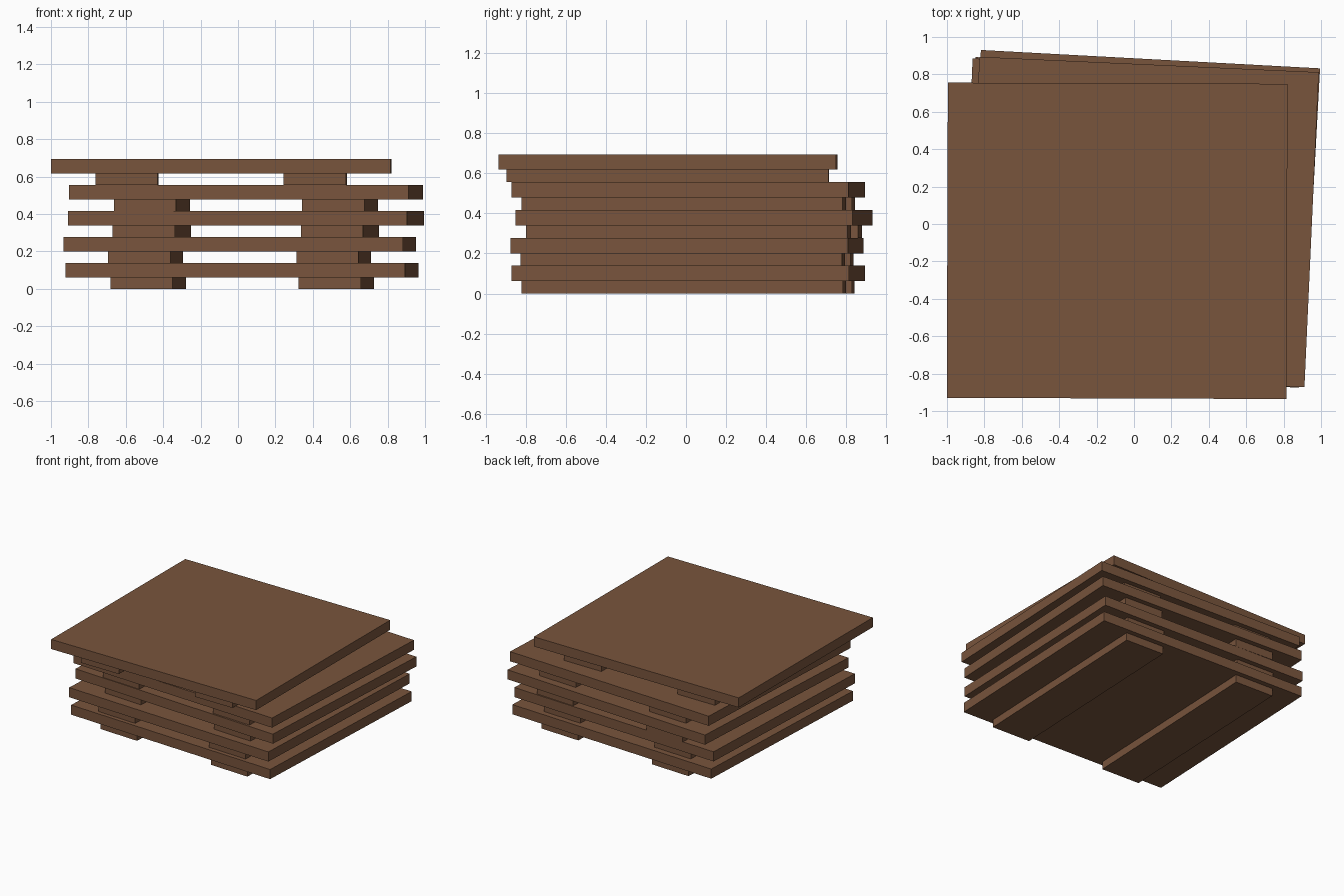
import bpy
import math
from mathutils import Matrix, Vector

if "Cube" in bpy.data.objects:
    bpy.data.objects.remove(bpy.data.objects["Cube"])

# one flat wood colour
wood = bpy.data.materials.new("brown wood")
wood.diffuse_color = (0.19, 0.09, 0.046, 1)
wood.use_nodes = True
wood.node_tree.nodes["Principled BSDF"].inputs["Base Color"].default_value = wood.diffuse_color

DECK = (1.816, 1.685, 0.077)      # solid top board
RUNNER = (0.333, 1.605, 0.062)    # long foot below it
PITCH = 0.139                     # height of one pallet
RUNNER_OFFSET = 0.5035


def box(name, size, center, base):
    """Box placed in the pallet's own turned frame."""
    bpy.ops.mesh.primitive_cube_add(size=1)
    ob = bpy.context.object
    ob.name = name
    ob.data.materials.append(wood)
    ob.data.transform(Matrix.Diagonal((*size, 1)))
    ob.matrix_world = base @ Matrix.Translation(Vector(center))
    return ob


# loosely stacked pallets: centre x, centre y, clockwise turn in degrees
stack = [
    (0.0225, 0.011, 2.5),
    (0.009, 0.005, 2.4),
    (0.0425, 0.040, 3.1),
    (0.0425, 0.011, 2.6),
    (-0.090, -0.090, 0.2),
]

for i, (x, y, turn) in enumerate(stack):
    base = Matrix.Translation((x, y, i * PITCH)) @ Matrix.Rotation(-math.radians(turn), 4, 'Z')
    # deck board
    box(f"pallet_deck_{i + 1}", DECK, (0, 0, RUNNER[2] + DECK[2] / 2), base)
    # pair of runners
    for side, label in ((-1, "left"), (1, "right")):
        box(f"{label}_runner_{i + 1}", RUNNER, (side * RUNNER_OFFSET, 0, RUNNER[2] / 2), base)
